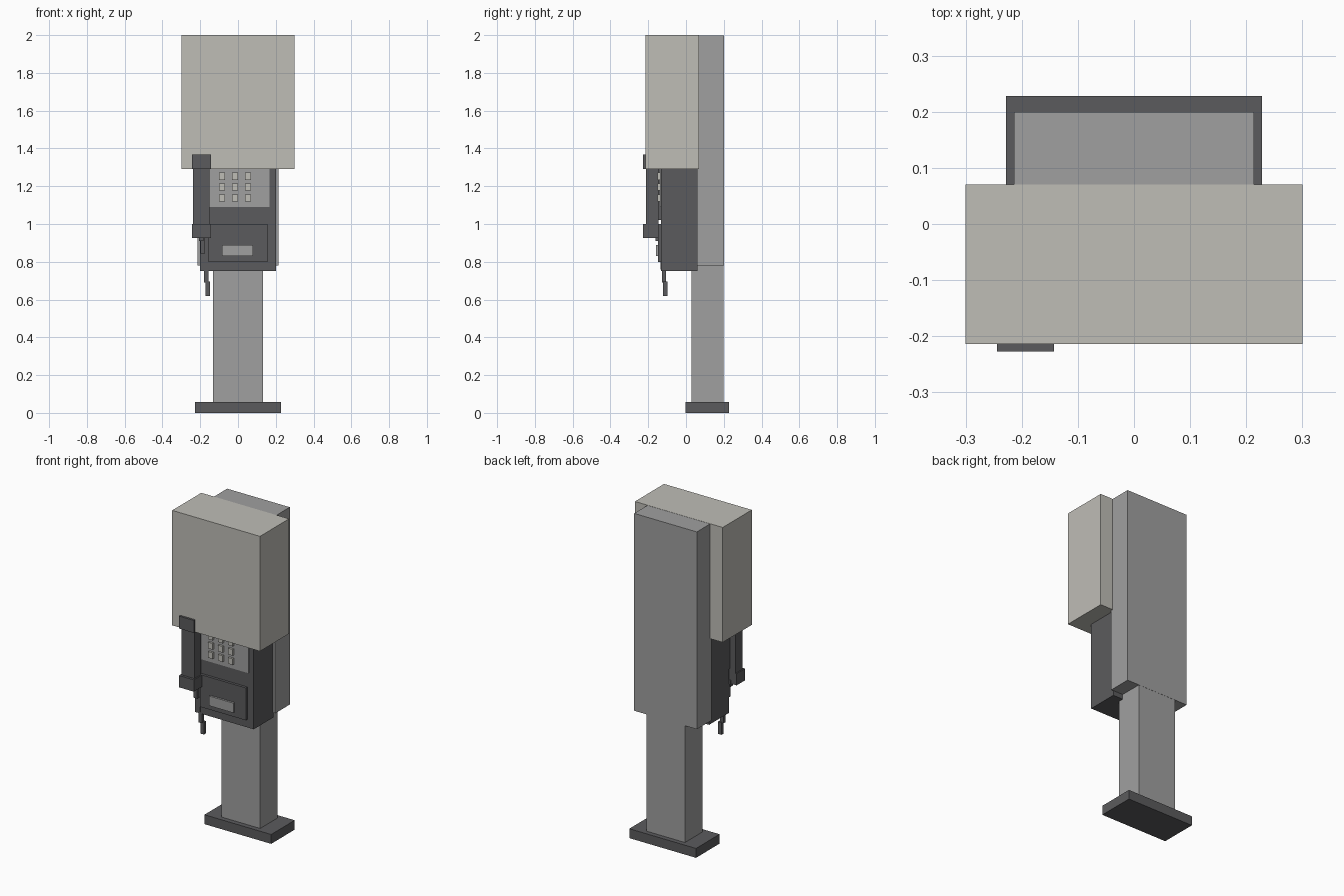
import bpy


def material(name, rgb):
    m = bpy.data.materials.new(name)
    m.diffuse_color = (*rgb, 1)
    return m


LIGHT = material("warm_light_grey", (0.52, 0.51, 0.47))
MID = material("mid_grey", (0.35, 0.35, 0.35))
DARK = material("dark_grey", (0.105, 0.105, 0.11))


def box(name, x, y, z, mat):
    """Box from (min, max) pairs on each axis."""
    spans = (x, y, z)
    bpy.ops.mesh.primitive_cube_add(size=1, location=[(a + b) / 2 for a, b in spans])
    ob = bpy.context.object
    ob.name = name
    ob.scale = [b - a for a, b in spans]
    bpy.ops.object.transform_apply(location=False, rotation=False, scale=True)
    ob.data.materials.append(mat)
    return ob


# Stand
box("base_plate", (-0.228, 0.228), (-0.002, 0.228), (0, 0.058), DARK)
box("post", (-0.132, 0.132), (0.028, 0.199), (0.05, 0.80), MID)
box("back_panel", (-0.214, 0.214), (0.058, 0.2), (0.78, 1.999), MID)

# Hood
box("hood", (-0.3, 0.3), (-0.214, 0.07), (1.29, 2.0), LIGHT)

# Phone body with coin box and slot plate
box("phone_body", (-0.2, 0.2), (-0.132, 0.06), (0.75, 1.36), DARK)
box("coin_box", (-0.157, 0.157), (-0.148, -0.12), (0.80, 1.0), DARK)
box("coin_return", (-0.085, 0.08), (-0.16, -0.14), (0.83, 0.89), MID)

# Keypad
box("keypad_plate", (-0.168, 0.168), (-0.138, -0.12), (1.09, 1.35), MID)
for row in range(3):
    for col in range(3):
        cx, cz = -0.085 + 0.069 * col, 1.138 + 0.0575 * row
        box("key", (cx - 0.016, cx + 0.016), (-0.15, -0.13),
            (cz - 0.019, cz + 0.019), LIGHT)

# Handset
box("handset_grip", (-0.238, -0.15), (-0.212, -0.145), (0.96, 1.33), DARK)
box("mouthpiece", (-0.244, -0.143), (-0.227, -0.145), (0.927, 1.0), DARK)
box("earpiece", (-0.244, -0.143), (-0.227, -0.145), (1.29, 1.367), DARK)
box("handset_cradle", (-0.2, -0.16), (-0.15, -0.125), (1.02, 1.3), DARK)

# Cord made of stepped links
for cx, cy, z0, z1 in ((-0.195, -0.15, 0.91, 0.95), (-0.187, -0.138, 0.845, 0.925),
                       (-0.177, -0.125, 0.76, 0.85), (-0.169, -0.117, 0.69, 0.77),
                       (-0.161, -0.110, 0.62, 0.695)):
    box("cord_link", (cx - 0.012, cx + 0.012), (cy - 0.011, cy + 0.011), (z0, z1), DARK)
